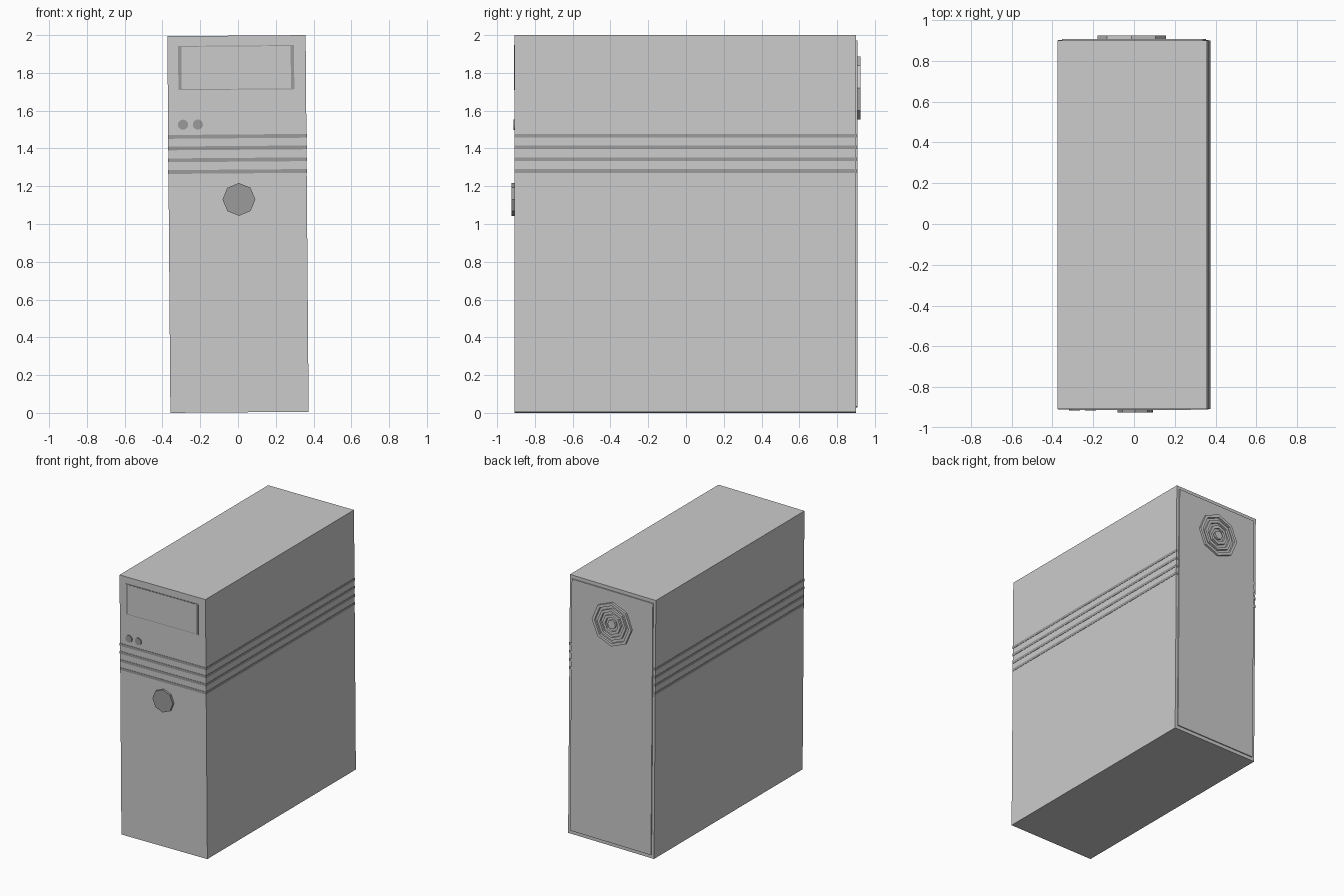
import bpy, bmesh, math
from mathutils import Matrix, Vector

if "Cube" in bpy.data.objects:
    bpy.data.objects.remove(bpy.data.objects["Cube"])

# The whole case leans very slightly to its right, pivoting about mid height
PIVOT = Vector((0, 0, 1))
LEAN = (Matrix.Translation(PIVOT) @ Matrix.Rotation(-0.008, 4, 'Y')
        @ Matrix.Translation(-PIVOT))

dark = bpy.data.materials.new("dark_trim")
dark.diffuse_color = (0.33, 0.33, 0.33, 1)
dark.use_nodes = True
dark.node_tree.nodes["Principled BSDF"].inputs["Base Color"].default_value = dark.diffuse_color


def finish(name, bm, mat=None):
    bm.transform(LEAN)
    bmesh.ops.recalc_face_normals(bm, faces=bm.faces)
    me = bpy.data.meshes.new(name)
    bm.to_mesh(me)
    bm.free()
    ob = bpy.data.objects.new(name, me)
    bpy.context.collection.objects.link(ob)
    if mat:
        me.materials.append(mat)
    return ob


def box(name, x, y, z, mat=None):
    """Box from (min, max) ranges."""
    bm = bmesh.new()
    bmesh.ops.create_cube(bm, size=1)
    for v in bm.verts:
        v.co = [r[0] + (c + 0.5) * (r[1] - r[0]) for c, r in zip(v.co, (x, y, z))]
    return finish(name, bm, mat)


def disc(name, x, z, y0, y1, r, sides, inner=0, mat=None):
    """Prism along y; a ring when an inner radius is given."""
    bm = bmesh.new()
    loops = []
    for rad, y in ((r, y0), (r, y1), (inner, y1), (inner, y0)):
        if rad > 0:
            loops.append([bm.verts.new((x + rad * math.sin(k * math.tau / sides), y,
                                        z + rad * math.cos(k * math.tau / sides)))
                          for k in range(sides)])
    pairs = list(zip(loops, loops[1:] + loops[:1])) if inner else [loops]
    for a, b in pairs:
        for k in range(sides):
            j = (k + 1) % sides
            bm.faces.new((a[k], a[j], b[j], b[k]))
    if not inner:
        for lp in loops:
            bm.faces.new(lp)
    return finish(name, bm, mat)


# Main case
W = 0.366
box("case_body", (-W, W), (-0.907, 0.9), (0.003, 1.997))

# Four dark bands wrapping the case
for i, z in enumerate((1.278, 1.34, 1.403, 1.464)):
    box(f"trim_band_{i + 1}", (-W - 0.002, W + 0.002), (-0.909, 0.902),
        (z - 0.01, z + 0.01), dark)

# Drive bay: dark surround with a plain cover plate
box("bay_surround", (-0.31, 0.304), (-0.91, -0.9), (1.711, 1.945), dark)
box("bay_cover", (-0.292, 0.286), (-0.911, -0.9), (1.716, 1.94))

# Two small round buttons and the large power knob
for i, x in enumerate((-0.287, -0.208)):
    disc(f"small_button_{i + 1}", x, 1.528, -0.9, -0.914, 0.027, 16, mat=dark)
disc("power_button", 0.006, 1.13, -0.9, -0.924, 0.087, 8, mat=dark)

# Raised rear panel
box("rear_panel", (-0.345, 0.345), (0.89, 0.908), (0.03, 1.97))

# Concentric octagonal fan grille
for i, (r, inner) in enumerate(((0.168, 0.145), (0.122, 0.1), (0.077, 0.055))):
    disc(f"fan_ring_{i + 1}", -0.006, 1.72, 0.9, 0.924, r, 8, inner)
disc("fan_hub", -0.006, 1.72, 0.9, 0.924, 0.034, 8)
